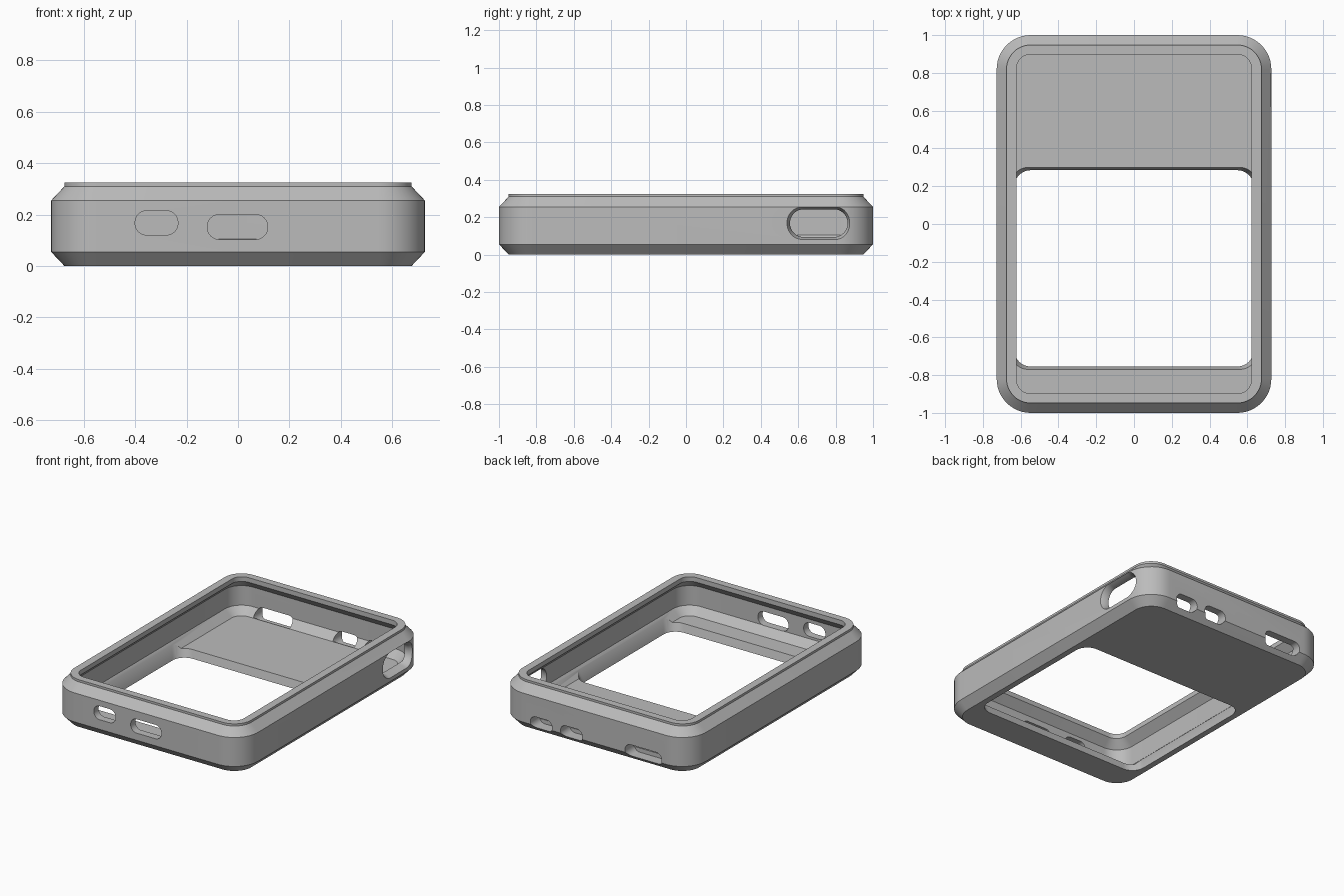
import bpy, bmesh, math
from mathutils import Matrix, Vector

cube = bpy.data.objects.get("Cube")
if cube:
    bpy.data.objects.remove(cube, do_unlink=True)

grey = bpy.data.materials.new("plain grey")
grey.use_nodes = True
colour = (0.5, 0.5, 0.5, 1)
grey.diffuse_color = colour
grey.node_tree.nodes["Principled BSDF"].inputs["Base Color"].default_value = colour

STEPS = 12


def rounded_rect(hx, hy, r):
    """Outline points of a rounded rectangle, counter-clockwise."""
    pts = []
    for quarter, (sx, sy) in enumerate([(1, 1), (-1, 1), (-1, -1), (1, -1)]):
        for i in range(STEPS + 1):
            a = (quarter + i / STEPS) * math.pi / 2
            pts.append((sx * (hx - r) + r * math.cos(a), sy * (hy - r) + r * math.sin(a)))
    return pts


def loft(name, rings, matrix=Matrix()):
    """Closed solid through rounded rectangles (half x, half y, radius, height)."""
    bm = bmesh.new()
    loops = [[bm.verts.new(matrix @ Vector((x, y, h))) for x, y in rounded_rect(hx, hy, r)]
             for hx, hy, r, h in rings]
    for low, high in zip(loops, loops[1:]):
        for i in range(len(low)):
            j = (i + 1) % len(low)
            bm.faces.new((low[i], low[j], high[j], high[i]))
    bm.faces.new(loops[0][::-1])
    bm.faces.new(loops[-1])
    bmesh.ops.recalc_face_normals(bm, faces=bm.faces)
    mesh = bpy.data.meshes.new(name)
    bm.to_mesh(mesh)
    bm.free()
    mesh.materials.append(grey)
    obj = bpy.data.objects.new(name, mesh)
    bpy.context.collection.objects.link(obj)
    return obj


# Outer shell: straight sides, chamfers above and below, short raised rim
case = loft("case_shell", [
    (0.675, 0.948, 0.128, 0), (0.727, 1, 0.18, 0.055), (0.727, 1, 0.18, 0.255),
    (0.675, 0.948, 0.128, 0.31), (0.675, 0.948, 0.128, 0.325)])

cutters = []

# Cavity: chamfered at the floor and below the overhanging lip
cutters.append(loft("cavity_cutter", [
    (0.625, 0.898, 0.075, 0.055), (0.675, 0.948, 0.125, 0.105), (0.675, 0.948, 0.125, 0.24),
    (0.622, 0.898, 0.075, 0.293), (0.622, 0.898, 0.075, 0.4)]))

# Large window through the floor, slightly flared upward
flare = 0.27
cutters.append(loft("window_cutter",
                    [(0.635 + flare * h, 0.52 + flare * h, 0.09, h) for h in (-0.03, 0.1)],
                    Matrix.Translation((0, -0.235, 0))))

# Slots through the front and back walls: side, centre x, centre z, half width, half height
upright = Matrix.Rotation(math.pi / 2, 4, "X")
slots = [(-1, -0.317, 0.168, 0.083, 0.047), (-1, -0.002, 0.152, 0.117, 0.048),
         (1, 0.405, 0.073, 0.083, 0.043), (1, 0.175, 0.073, 0.083, 0.043),
         (1, -0.375, 0.073, 0.14, 0.045)]
for n, (side, x, z, hw, hh) in enumerate(slots):
    place = Matrix.Translation((x, side, z)) @ upright
    cutters.append(loft(f"slot_cutter_{n}",
                        [(hw, hh, hh * 0.95, -0.1), (hw, hh, hh * 0.95, 0.1)], place))

# Countersunk opening in the left wall
sideways = Matrix(((0, 0, 1), (1, 0, 0), (0, 1, 0))).to_4x4()
cutters.append(loft("side_opening_cutter", [
    (0.154, 0.074, 0.073, -0.1), (0.154, 0.074, 0.073, -0.03),
    (0.17, 0.088, 0.086, 0), (0.17, 0.088, 0.086, 0.05)],
    Matrix.Translation((0.727, 0.71, 0.168)) @ sideways))

for cutter in cutters:
    mod = case.modifiers.new(cutter.name, "BOOLEAN")
    mod.operation = "DIFFERENCE"
    mod.solver = "EXACT"
    mod.object = cutter
    cutter.hide_render = True

# Apply the cuts, then smooth the rounded corners only
bpy.ops.object.select_all(action="DESELECT")
bpy.context.view_layer.objects.active = case
case.select_set(True)
for mod in list(case.modifiers):
    bpy.ops.object.modifier_apply(modifier=mod.name)
for cutter in cutters:
    bpy.data.objects.remove(cutter, do_unlink=True)
bpy.ops.object.shade_smooth_by_angle(angle=math.radians(30))
